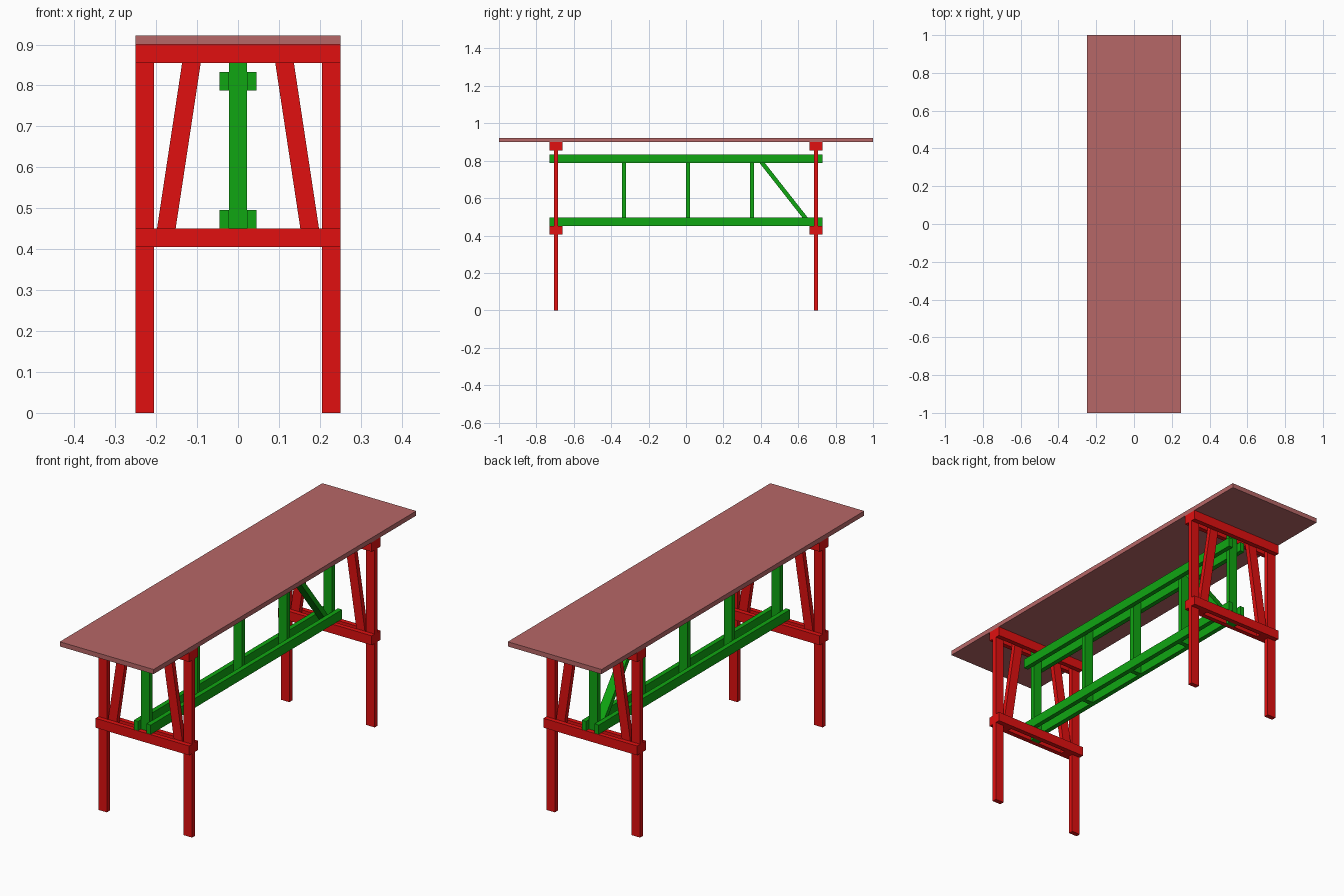
import bpy, bmesh

if "Cube" in bpy.data.objects:
    bpy.data.objects.remove(bpy.data.objects["Cube"])

T, W = 0.0225, 0.045      # board thickness and width
FY = 0.695                # y of each end frame
TOP = 0.90                # underside of the table top


def material(name, rgb):
    m = bpy.data.materials.new(name)
    m.diffuse_color = (*rgb, 1)
    m.use_nodes = True
    m.node_tree.nodes["Principled BSDF"].inputs["Base Color"].default_value = m.diffuse_color
    return m


RED = material("frame_red", (0.75, 0.005, 0.005))
GREEN = material("truss_green", (0.005, 0.38, 0.006))
WOOD = material("top_wood", (0.47, 0.135, 0.135))


def board(name, lo, hi, size, mat):
    """Board with horizontal ends, running from centre lo to centre hi, size = (x, y) section."""
    bm = bmesh.new()
    bmesh.ops.create_cube(bm, size=1)
    for v in bm.verts:
        end = hi if v.co.z > 0 else lo
        v.co = (end[0] + v.co.x * size[0], end[1] + v.co.y * size[1], end[2])
    mesh = bpy.data.meshes.new(name)
    bm.to_mesh(mesh)
    bm.free()
    mesh.materials.append(mat)
    ob = bpy.data.objects.new(name, mesh)
    bpy.context.collection.objects.link(ob)
    return ob


# Table top
board("table_top", (0, 0, TOP), (0, 0, TOP + T), (0.5, 2.0), WOOD)

# End frames: legs, slanted braces and paired rails
for end, sy in (("front", -1), ("back", 1)):
    y = sy * FY
    for side, sx in (("left", -1), ("right", 1)):
        x = sx * (0.25 - W / 2)
        board(f"{end}_{side}_leg", (x, y, 0), (x, y, TOP), (W, T), RED)
        board(f"{end}_{side}_brace", (sx * 0.182, y, 0.405),
              (sx * 0.107, y, TOP), (W * 1.012, T), RED)
    for level, z in (("lower", 0.405), ("upper", TOP - W)):
        for face, o in (("outer", sy * T), ("inner", -sy * T)):
            board(f"{end}_{level}_{face}_rail", (0, y + o, z),
                  (0, y + o, z + W), (0.5, T), RED)
    # Truss end post, clamped between the rails
    board(f"{end}_truss_post", (0, y, 0.405), (0, y, TOP), (W, T), GREEN)

# Long truss beams, in pairs either side of the posts
for level, z in (("lower", 0.451), ("upper", 0.788)):
    for side, sx in (("left", -1), ("right", 1)):
        x = sx * (W + T) / 2
        board(f"{level}_{side}_beam", (x, 0, z), (x, 0, z + W),
              (T, 2 * FY + 3 * T), GREEN)

# Middle posts and the single diagonal strut
for i in range(3):
    y = -0.331 + i * 0.342
    board(f"middle_post_{i + 1}", (0, y, 0.451), (0, y, 0.833), (W, T), GREEN)
board("diagonal_strut", (0, 0.672, 0.451), (0, 0.372, 0.833), (W, 0.0286), GREEN)
